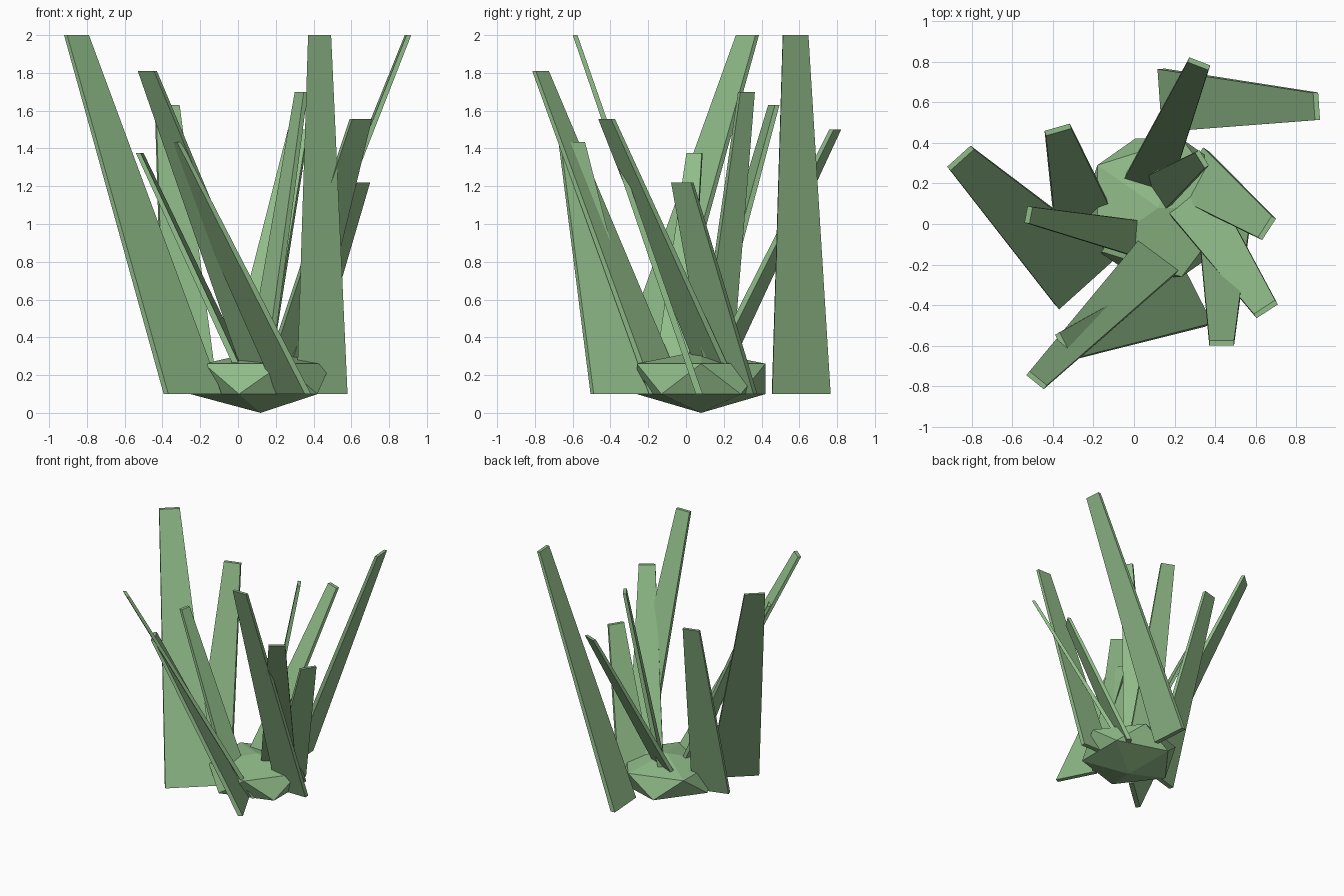
import bpy, bmesh, math
from mathutils import Vector

if "Cube" in bpy.data.objects:
    bpy.data.objects.remove(bpy.data.objects["Cube"])

leaf_green = bpy.data.materials.new("leaf_green")
leaf_green.diffuse_color = (0.28, 0.50, 0.25, 1)
leaf_green.use_nodes = True
leaf_green.node_tree.nodes["Principled BSDF"].inputs["Base Color"].default_value = leaf_green.diffuse_color


def finish(name, bm):
    bmesh.ops.recalc_face_normals(bm, faces=bm.faces)
    mesh = bpy.data.meshes.new(name)
    bm.to_mesh(mesh)
    bm.free()
    mesh.materials.append(leaf_green)
    obj = bpy.data.objects.new(name, mesh)
    bpy.context.collection.objects.link(obj)
    return obj


# Faceted root clump: a squashed low-poly ball
bm = bmesh.new()
bmesh.ops.create_icosphere(bm, subdivisions=1, radius=1)
for v in bm.verts:
    z = 0.18 + 0.18 * v.co.z
    v.co = (0.12 + 0.415 * v.co.x, 0.08 + 0.40 * v.co.y, min(z, 0.33))
finish("root_clump", bm)


# Leaning blade: a thin box whose small tip is shifted away from its wide base
def blade(name, base, tip, angle, base_width, tip_width):
    a = math.radians(angle)
    across = Vector((math.cos(a), math.sin(a), 0))
    through = Vector((-math.sin(a), math.cos(a), 0))
    bm = bmesh.new()
    bmesh.ops.create_cube(bm, size=1)
    for v in bm.verts:
        top = v.co.z > 0
        center = Vector(tip if top else (*base, 0.1))
        width, thick = (tip_width, 0.025) if top else (base_width, 0.037)
        v.co = center + across * v.co.x * width + through * v.co.y * thick
    finish(name, bm)


# base xy, tip xyz, direction of the width, base width, tip width
blades = [
    ((-0.24, -0.28), (-0.855, 0.325, 2.0), 42, 0.38, 0.155),
    ((0.175, -0.10), (-0.48, -0.77, 1.81), -39, 0.26, 0.11),
    ((-0.25, 0.03), (-0.375, 0.465, 1.63), 16, 0.29, 0.13),
    ((0.08, -0.085), (-0.52, 0.045, 1.375), 79, 0.19, 0.083),
    ((0.295, -0.35), (-0.345, -0.605, 1.435), -63, 0.33, 0.145),
    ((0.03, 0.11), (0.32, 0.79, 1.5), -21, 0.25, 0.11),
    ((0.09, 0.14), (0.335, 0.32, 1.7), -58, 0.20, 0.09),
    ((0.445, 0.07), (0.432, -0.587, 2.0), 0, 0.27, 0.122),
    ((0.23, 0.20), (0.65, -0.42, 1.555), 33, 0.28, 0.125),
    ((0.28, 0.25), (0.655, -0.02, 1.22), 57, 0.28, 0.125),
    ((0.145, 0.61), (0.90, 0.58, 2.0), 94, 0.31, 0.135),
]
for i, args in enumerate(blades, 1):
    blade(f"grass_blade_{i}", *args)
